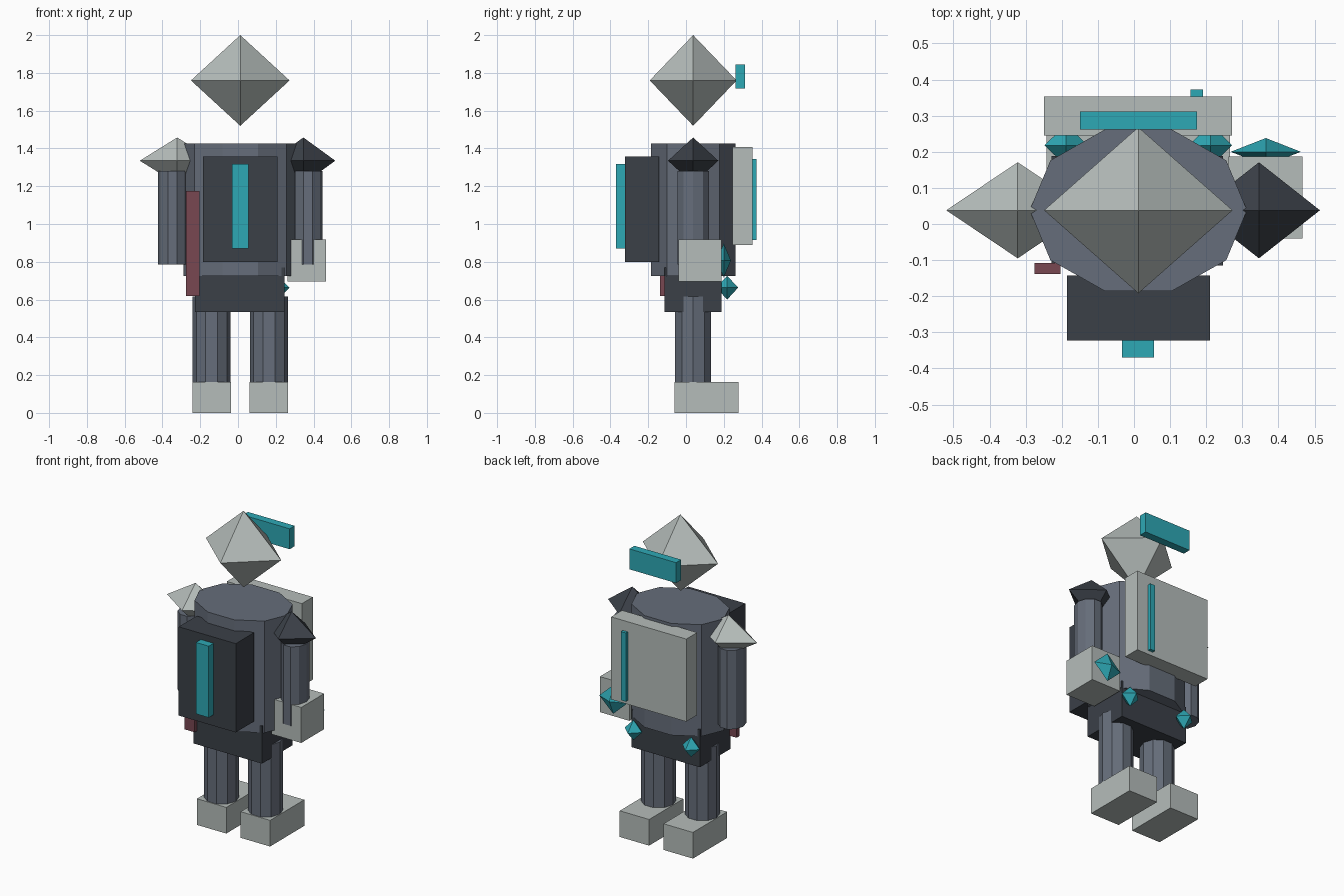
import bpy, bmesh, math
from mathutils import Matrix, Vector

if "Cube" in bpy.data.objects:
    bpy.data.objects.remove(bpy.data.objects["Cube"])


def material(name, rgb):
    m = bpy.data.materials.new(name)
    # convert display colour to linear
    m.diffuse_color = [((c + 0.055) / 1.055) ** 2.4 for c in rgb] + [1]
    m.use_nodes = True
    m.node_tree.nodes["Principled BSDF"].inputs["Base Color"].default_value = m.diffuse_color
    return m


LIGHT = material("light_plate", (0.71, 0.74, 0.73))
MID = material("mid_metal", (0.40, 0.43, 0.48))
DARK = material("dark_metal", (0.23, 0.25, 0.28))
TEAL = material("teal_glow", (0.18, 0.66, 0.71))
RED = material("dull_red", (0.47, 0.28, 0.32))


def finish(bm, name, mat, centre, scale):
    bmesh.ops.transform(bm, matrix=Matrix.LocRotScale(Vector(centre), None, Vector(scale)),
                        verts=bm.verts)
    bmesh.ops.recalc_face_normals(bm, faces=bm.faces)
    me = bpy.data.meshes.new(name)
    bm.to_mesh(me)
    bm.free()
    me.materials.append(mat)
    bpy.context.collection.objects.link(bpy.data.objects.new(name, me))


def box(name, mat, x, y, z):
    """Box from (min, max) ranges."""
    bm = bmesh.new()
    bmesh.ops.create_cube(bm, size=1)
    finish(bm, name, mat, [(a + b) / 2 for a, b in (x, y, z)], [b - a for a, b in (x, y, z)])


def column(name, mat, cx, cy, rx, ry, z0, z1):
    """Ten-sided elliptical column with a corner on the +x axis."""
    bm = bmesh.new()
    ring = [bm.verts.new((math.cos(math.tau * i / 10), math.sin(math.tau * i / 10), 0))
            for i in range(10)]
    base = bm.faces.new(ring)
    top = bmesh.ops.extrude_face_region(bm, geom=[base], use_keep_orig=True)
    bmesh.ops.translate(bm, vec=(0, 0, 1),
                        verts=[v for v in top["geom"] if isinstance(v, bmesh.types.BMVert)])
    finish(bm, name, mat, (cx, cy, z0), (rx, ry, z1 - z0))


def gem(name, mat, centre, radii):
    """Octahedron: hull of the six axis points."""
    bm = bmesh.new()
    for axis in range(3):
        for s in (-1, 1):
            p = [0, 0, 0]
            p[axis] = s
            bm.verts.new(p)
    bmesh.ops.convex_hull(bm, input=bm.verts)
    finish(bm, name, mat, centre, radii)


CX, CY = 0.012, 0.038

# Head and visor
gem("head", LIGHT, (CX, CY, 1.76), (0.261, 0.23, 0.24))
box("visor", TEAL, (-0.15, 0.175), (0.262, 0.312), (1.717, 1.845))

# Torso and hips
column("torso", MID, CX, CY, 0.301, 0.235, 0.725, 1.426)
box("hips", DARK, (-0.228, 0.247), (-0.115, 0.188), (0.535, 0.77))

# Chest plate and backpack, each with a glowing strip
box("chest_plate", LIGHT, (-0.249, 0.272), (0.245, 0.353), (0.89, 1.408))
box("chest_strip", TEAL, (0.157, 0.191), (0.345, 0.373), (0.915, 1.345))
box("backpack", DARK, (-0.186, 0.21), (-0.322, -0.143), (0.80, 1.357))
box("backpack_strip", TEAL, (-0.033, 0.056), (-0.37, -0.32), (0.87, 1.318))

# Paired limbs, boots and hip gems
for side, s in (("left", -1), ("right", 1)):
    column(side + "_arm", MID, CX + s * 0.358, CY, 0.078, 0.087, 0.785, 1.28)
    column(side + "_leg", MID, CX + s * 0.152, CY, 0.1, 0.1, 0.15, 0.617)
    foot = CX + s * 0.152
    box(side + "_boot", LIGHT, (foot - 0.102, foot + 0.102), (-0.062, 0.277), (0, 0.164))
    gem(side + "_hip_gem", TEAL, (CX + s * 0.2, 0.218, 0.663), (0.06, 0.058, 0.063))

# Mismatched shoulder guards
gem("left_shoulder_guard", LIGHT, (-0.322, CY, 1.335), (0.198, 0.133, 0.123))
gem("right_shoulder_guard", DARK, (0.346, CY, 1.335), (0.169, 0.133, 0.123))

# Gauntlet on the right arm with a gem, blade beside the left arm
box("gauntlet", LIGHT, (0.262, 0.467), (-0.04, 0.187), (0.695, 0.918))
gem("gauntlet_gem", TEAL, (0.365, 0.2, 0.807), (0.097, 0.038, 0.09))
box("blade", RED, (-0.276, -0.204), (-0.138, -0.108), (0.62, 1.175))
